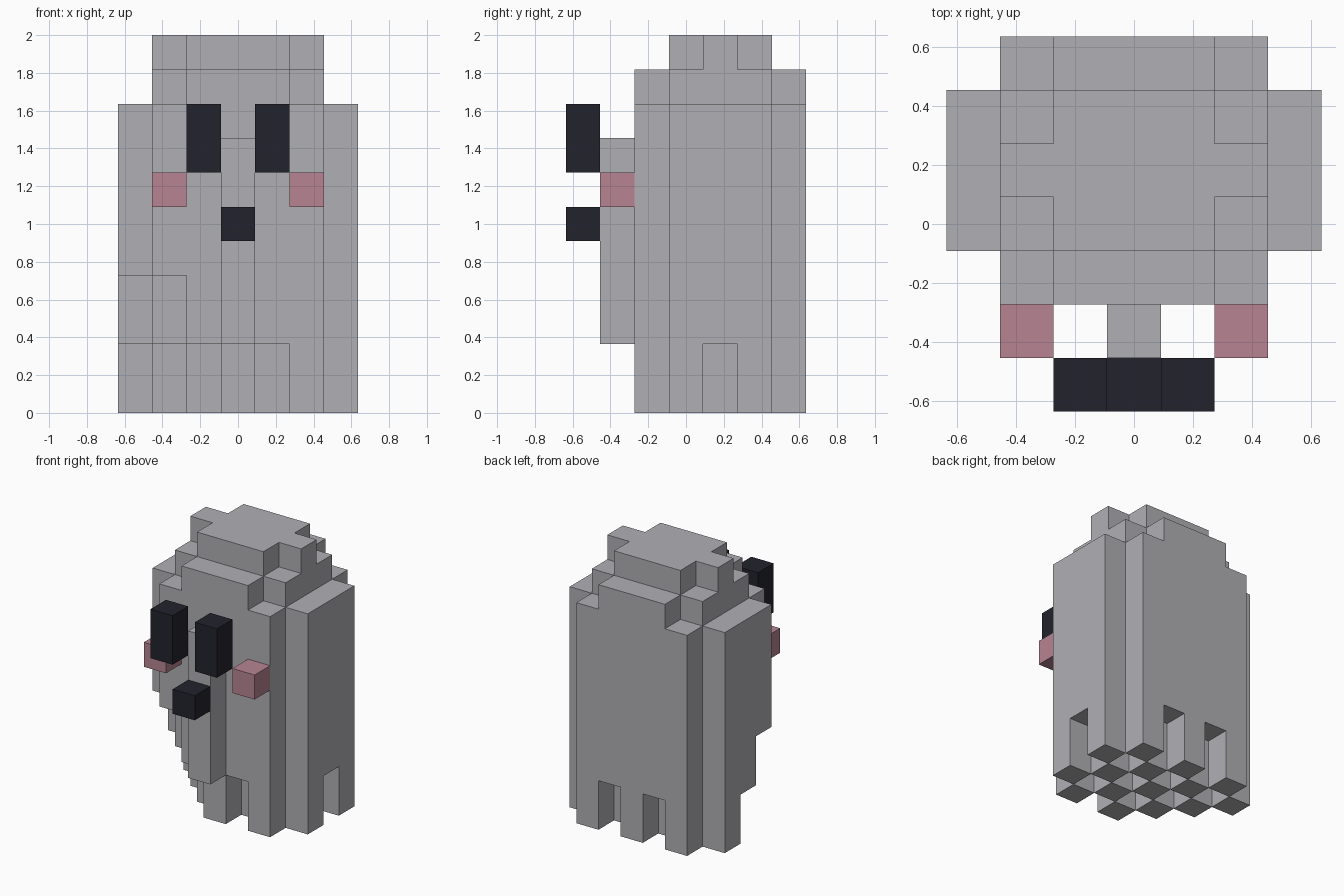
import bpy, bmesh, math
from mathutils import Vector

if "Cube" in bpy.data.objects:
    bpy.data.objects.remove(bpy.data.objects["Cube"])

U = 2 / 11  # edge length of one block


def material(name, rgb):
    m = bpy.data.materials.new(name)
    m.diffuse_color = (*rgb, 1)
    m.use_nodes = True
    m.node_tree.nodes["Principled BSDF"].inputs["Base Color"].default_value = m.diffuse_color
    return m


GREY = material("soft_grey", (0.434, 0.429, 0.456))
PINK = material("blush_pink", (0.468, 0.231, 0.287))
DARK = material("dark_navy", (0.016, 0.016, 0.026))


def finish(name, bm, mat):
    mesh = bpy.data.meshes.new(name)
    bm.to_mesh(mesh)
    bm.free()
    mesh.materials.append(mat)
    obj = bpy.data.objects.new(name, mesh)
    bpy.context.collection.objects.link(obj)
    return obj


def block(name, lo, hi, mat):
    """Box between two corners given in block units."""
    bm = bmesh.new()
    bmesh.ops.create_cube(bm, size=1)
    for v in bm.verts:
        v.co = Vector([(hi[i] if v.co[i] > 0 else lo[i]) * U for i in range(3)])
    return finish(name, bm, mat)


def top_of(x, y):
    """Height of the stepped, domed head over one column."""
    ax, ay = abs(x), abs(y - 1)
    if ax <= 1 and ay <= 1 or ax == 2 and ay == 0:
        return 11
    if ax <= 1 and ay <= 2 or ax == 2 and ay <= 1:
        return 10
    if ax <= 2 and ay <= 2 or ax == 3 and ay <= 1:
        return 9
    return 0


def bottom_of(x, y):
    """Checkerboard hem, with the left front corner lifted."""
    if x + y <= -3:
        return 4
    return 0 if (x + y) % 2 else 2


def solid(x, y, z):
    if x == 0 and y == -2:  # raised strip down the front
        return 2 <= z < 8
    return bottom_of(x, y) <= z < top_of(x, y)


# Body: outer skin of all filled blocks, flat areas merged
bm = bmesh.new()
for x in range(-3, 4):
    for y in range(-2, 4):
        for z in range(11):
            if not solid(x, y, z):
                continue
            c = Vector((x, y, z + 0.5))
            for axis in range(3):
                for s in (-1, 1):
                    n = Vector((0, 0, 0))
                    n[axis] = s
                    if solid(x + int(n.x), y + int(n.y), z + int(n.z)):
                        continue
                    a = Vector((0, 0, 0))
                    a[(axis + 1) % 3] = 0.5
                    b = n.cross(a)
                    bm.faces.new([bm.verts.new((c + n / 2 + d) * U)
                                  for d in (a + b, b - a, -a - b, a - b)])
bmesh.ops.remove_doubles(bm, verts=bm.verts, dist=0.001)
bmesh.ops.dissolve_limit(bm, angle_limit=math.radians(1),
                         verts=bm.verts, edges=bm.edges)
finish("body", bm, GREY)

# Eyes and cheeks, mirrored left and right
for side, s in (("left", -1), ("right", 1)):
    block(f"{side}_eye", (s - 0.5, -3.5, 7), (s + 0.5, -2.5, 9), DARK)
    block(f"{side}_cheek", (2 * s - 0.5, -2.5, 6), (2 * s + 0.5, -1.5, 7), PINK)

# Mouth
block("mouth", (-0.5, -3.5, 5), (0.5, -2.5, 6), DARK)
